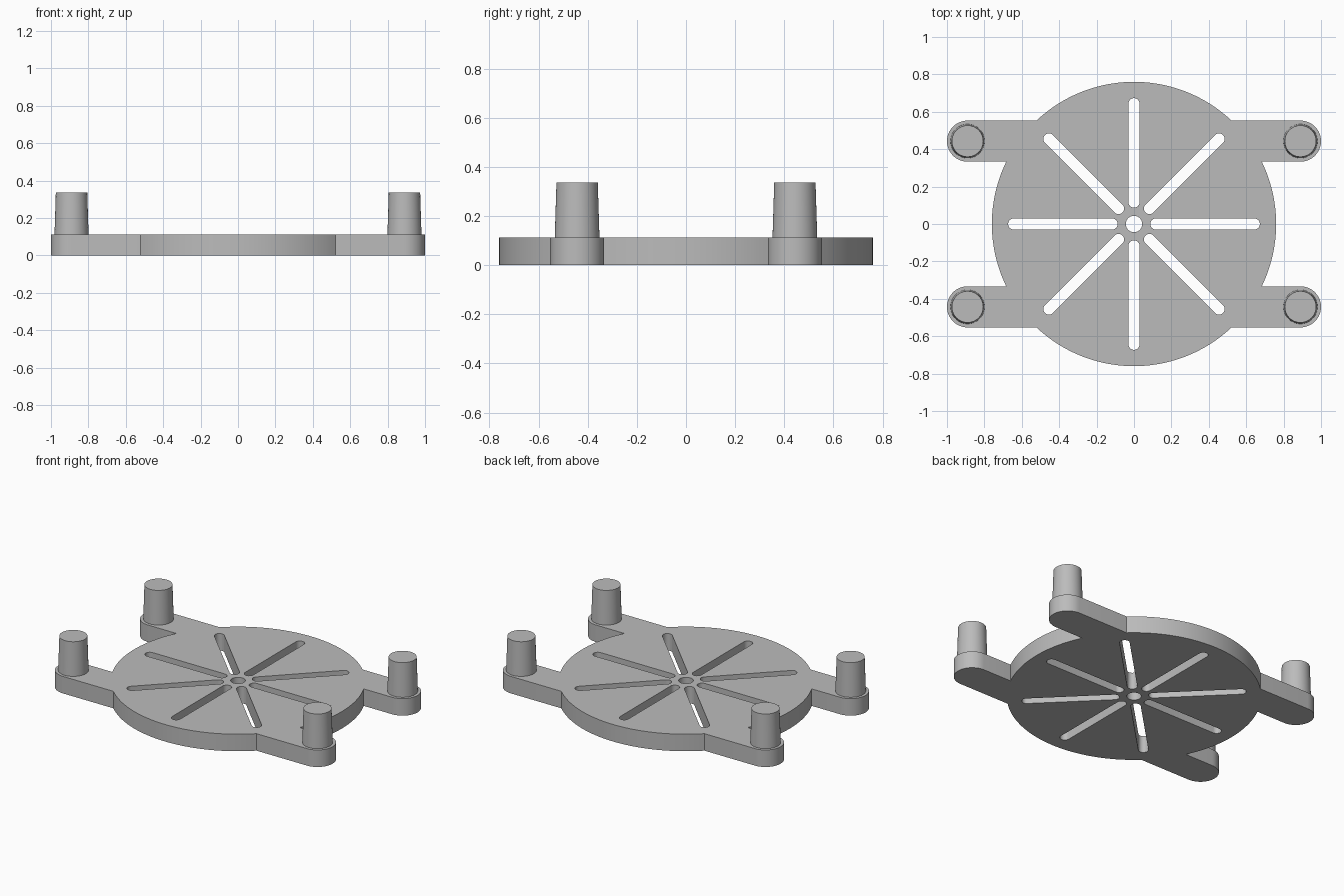
import bpy
import bmesh
from math import asin, cos, pi, radians, sin

cube = bpy.data.objects.get("Cube")
if cube:
    bpy.data.objects.remove(cube)

PLATE_R, PLATE_H = 0.76, 0.112
ARM_X, ARM_Y, ARM_R = 0.89, 0.443, 0.11
PEG_TOP = 0.337
SLOT_IN, SLOT_OUT, SLOT_R = 0.117, 0.643, 0.03
HOLE_R = 0.044

grey = bpy.data.materials.new("plain grey")
grey.use_nodes = True
colour = (0.5, 0.5, 0.5, 1)
grey.diffuse_color = colour
grey.node_tree.nodes["Principled BSDF"].inputs["Base Color"].default_value = colour


def arc(cx, cy, r, start, end, steps):
    return [(cx + r * cos(start + (end - start) * i / steps),
             cy + r * sin(start + (end - start) * i / steps))
            for i in range(steps + 1)]


def finish(bm, name):
    bmesh.ops.recalc_face_normals(bm, faces=bm.faces)
    mesh = bpy.data.meshes.new(name)
    bm.to_mesh(mesh)
    bm.free()
    mesh.materials.append(grey)
    obj = bpy.data.objects.new(name, mesh)
    bpy.context.collection.objects.link(obj)
    bpy.ops.object.select_all(action="DESELECT")
    obj.select_set(True)
    bpy.context.view_layer.objects.active = obj
    bpy.ops.object.shade_smooth_by_angle(angle=radians(30))
    return obj


# Outline: disc arcs alternating with four rounded arms
a = asin((ARM_Y - ARM_R) / PLATE_R)
b = asin((ARM_Y + ARM_R) / PLATE_R)
h = pi / 2
outline = (arc(0, 0, PLATE_R, -a, a, 24)
           + arc(ARM_X, ARM_Y, ARM_R, -h, h, 20)
           + arc(0, 0, PLATE_R, b, pi - b, 40)
           + arc(-ARM_X, ARM_Y, ARM_R, h, 3 * h, 20)
           + arc(0, 0, PLATE_R, pi - a, pi + a, 24)
           + arc(-ARM_X, -ARM_Y, ARM_R, h, 3 * h, 20)
           + arc(0, 0, PLATE_R, pi + b, 2 * pi - b, 40)
           + arc(ARM_X, -ARM_Y, ARM_R, -h, h, 20))

# Centre hole and eight radial slots
loops = [outline, arc(0, 0, HOLE_R, 0, 2 * pi, 32)[:-1]]
for i in range(8):
    t = i * pi / 4
    loops.append(
        arc(SLOT_OUT * cos(t), SLOT_OUT * sin(t), SLOT_R, t - h, t + h, 12)
        + arc(SLOT_IN * cos(t), SLOT_IN * sin(t), SLOT_R, t + h, t + 3 * h, 12))

# Slotted base plate
bm = bmesh.new()
edges = []
for loop in loops:
    verts = [bm.verts.new((x, y, 0)) for x, y in loop]
    edges += [bm.edges.new((v, verts[i - 1])) for i, v in enumerate(verts)]
bmesh.ops.triangle_fill(bm, use_beauty=True, use_dissolve=False, edges=edges)
raised = bmesh.ops.extrude_face_region(bm, geom=bm.faces[:], use_keep_orig=True)
bmesh.ops.translate(bm, vec=(0, 0, PLATE_H),
                    verts=[g for g in raised["geom"]
                           if isinstance(g, bmesh.types.BMVert)])
finish(bm, "slotted_plate")

# Tapered pegs on the arm ends
for depth, sy in (("front", -1), ("back", 1)):
    for side, sx in (("right", -1), ("left", 1)):
        bm = bmesh.new()
        bmesh.ops.create_cone(bm, cap_ends=True, segments=48, radius1=0.091,
                              radius2=0.084, depth=PEG_TOP - PLATE_H)
        peg = finish(bm, f"{depth}_{side}_peg")
        peg.location = (sx * ARM_X, sy * ARM_Y, (PEG_TOP + PLATE_H) / 2)
